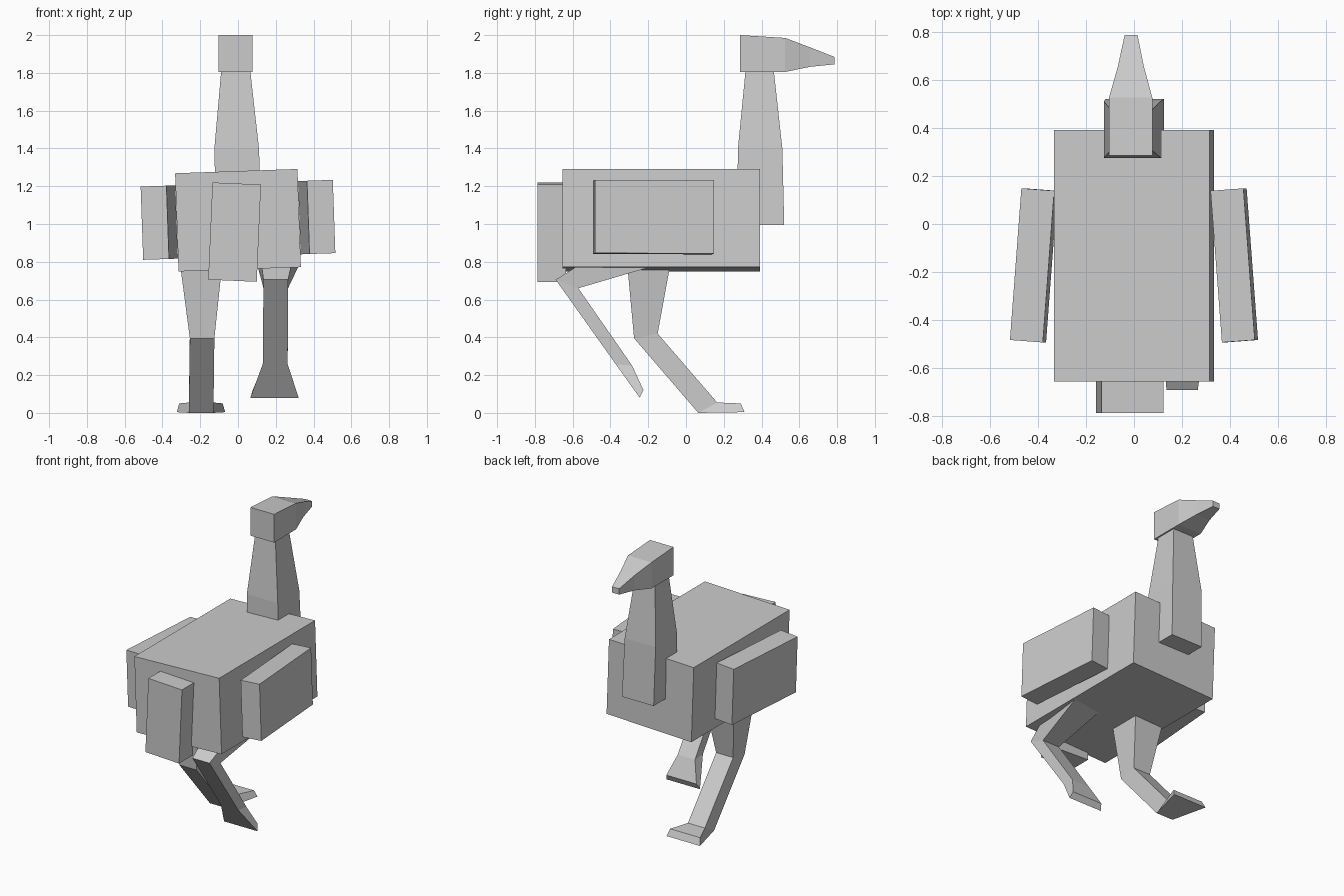
import bpy, bmesh
from math import radians
from mathutils import Matrix, Vector

cube = bpy.data.objects.get("Cube")
if cube:
    bpy.data.objects.remove(cube, do_unlink=True)

grey = bpy.data.materials.new("plain grey")
grey.use_nodes = True
colour = (0.6, 0.6, 0.6, 1)
grey.diffuse_color = colour
grey.node_tree.nodes["Principled BSDF"].inputs["Base Color"].default_value = colour


def add_object(name, bm):
    bmesh.ops.recalc_face_normals(bm, faces=bm.faces)
    mesh = bpy.data.meshes.new(name)
    bm.to_mesh(mesh)
    bm.free()
    mesh.materials.append(grey)
    obj = bpy.data.objects.new(name, mesh)
    bpy.context.collection.objects.link(obj)
    return obj


def box(name, centre, size, roll=0, yaw=0):
    """Box turned about the vertical, then rolled about its length."""
    bm = bmesh.new()
    matrix = (Matrix.Translation(centre) @ Matrix.Rotation(radians(roll), 4, 'Y')
              @ Matrix.Rotation(radians(yaw), 4, 'Z') @ Matrix.Diagonal((*size, 1)))
    bmesh.ops.create_cube(bm, size=1, matrix=matrix)
    return add_object(name, bm)


def loft(name, sections):
    """Skin four-sided sections: (x centre, (y, z, half width), (y, z, half width))."""
    bm = bmesh.new()
    rings = []
    for x, (ya, za, wa), (yb, zb, wb) in sections:
        corners = ((x - wa, ya, za), (x + wa, ya, za), (x + wb, yb, zb), (x - wb, yb, zb))
        rings.append([bm.verts.new(c) for c in corners])
    for a, b in zip(rings, rings[1:]):
        for i in range(4):
            j = (i + 1) % 4
            bm.faces.new((a[i], a[j], b[j], b[i]))
    bm.faces.new(rings[0])
    bm.faces.new(rings[-1])
    return add_object(name, bm)


# Body, slightly rolled, with the tail swinging the other way
ROLL = -2
body_centre = Vector((0, -0.132, 1.02))
box("body", body_centre, (0.648, 1.046, 0.52), ROLL)
box("tail", (-0.018, -0.71, 0.957), (0.257, 0.15, 0.515), 2.5)

# Wings flare out towards the tail and follow the body's roll
tilt = Matrix.Rotation(radians(ROLL), 3, 'Y')
for name, side in (("left_wing", 1), ("right_wing", -1)):
    offset = tilt @ Vector((side * 0.417, -0.04, 0.002))
    box(name, body_centre + offset, (0.137, 0.632, 0.388), ROLL, side * 4.3)

# Neck
loft("neck", [
    (0.004, (0.27, 0.995, 0.121), (0.52, 0.995, 0.121)),
    (-0.007, (0.275, 1.40, 0.118), (0.51, 1.40, 0.118)),
    (-0.012, (0.315, 1.81, 0.077), (0.465, 1.81, 0.077)),
])

# Head tapering into the beak
loft("head_and_beak", [
    (-0.014, (0.285, 1.805, 0.09), (0.285, 2.0, 0.09)),
    (-0.014, (0.525, 1.805, 0.09), (0.525, 1.985, 0.09)),
    (-0.013, (0.655, 1.832, 0.054), (0.655, 1.936, 0.054)),
    (-0.012, (0.785, 1.845, 0.027), (0.785, 1.885, 0.027)),
])

# Standing leg: hip, knee, ankle, toe
loft("right_leg", [
    (-0.195, (-0.31, 0.775, 0.11), (-0.085, 0.775, 0.11)),
    (-0.19, (-0.275, 0.395, 0.065), (-0.15, 0.42, 0.065)),
    (-0.195, (0.065, 0, 0.065), (0.165, 0.055, 0.065)),
    (-0.196, (0.31, 0.004, 0.128), (0.29, 0.05, 0.115)),
])

# Raised leg: hip, knee, ankle, toe
loft("left_leg", [
    (0.212, (-0.30, 0.95, 0.108), (-0.18, 0.775, 0.108)),
    (0.20, (-0.69, 0.705, 0.065), (-0.57, 0.66, 0.065)),
    (0.197, (-0.372, 0.258, 0.066), (-0.285, 0.25, 0.066)),
    (0.193, (-0.245, 0.08, 0.128), (-0.225, 0.12, 0.115)),
])
